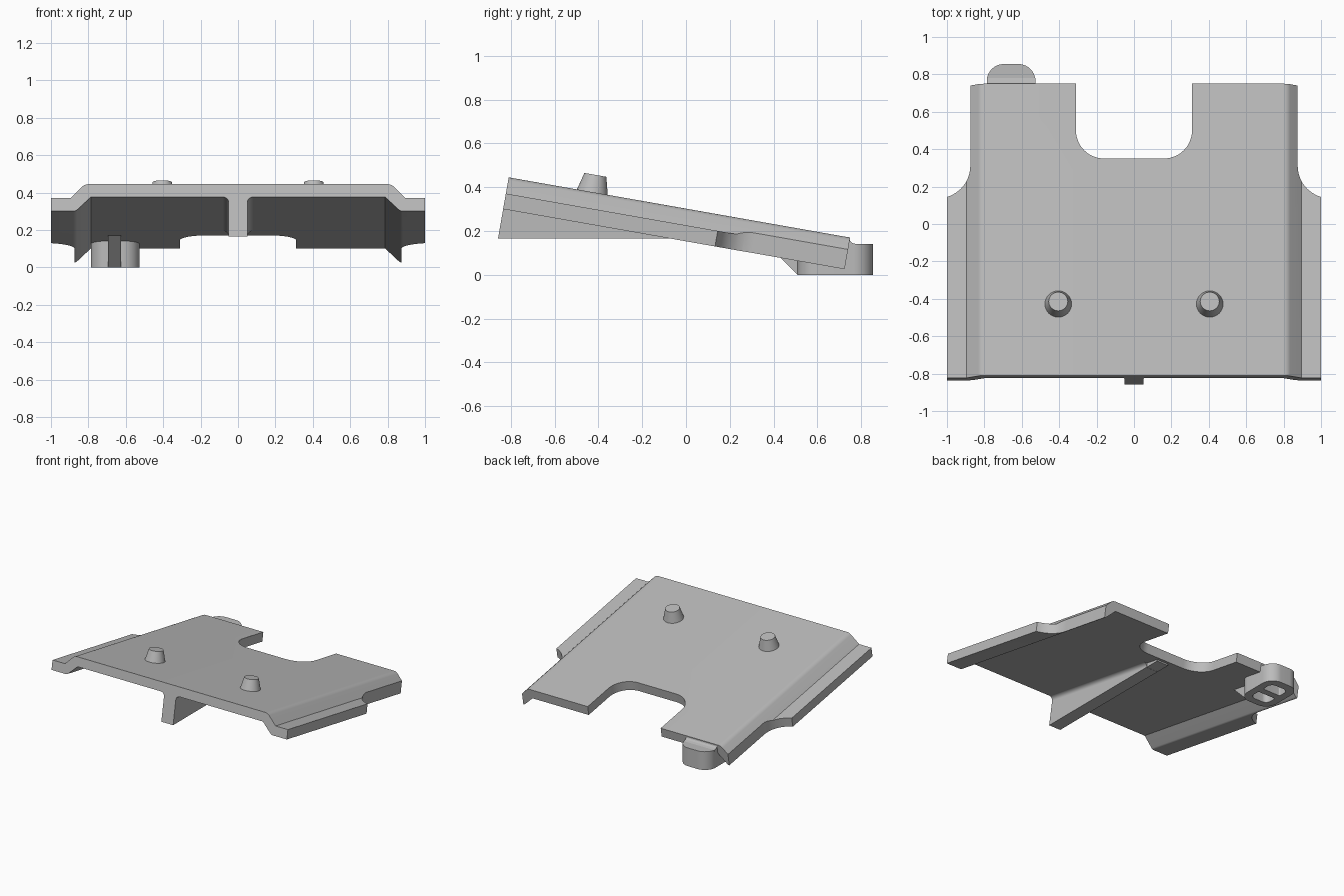
import bpy, math
from mathutils import Vector

if "Cube" in bpy.data.objects:
    bpy.data.objects.remove(bpy.data.objects["Cube"], do_unlink=True)

grey = bpy.data.materials.new("light_grey")
grey.use_nodes = True
grey.diffuse_color = (0.5, 0.5, 0.5, 1)
grey.node_tree.nodes["Principled BSDF"].inputs["Base Color"].default_value = (0.5, 0.5, 0.5, 1)

# The plate leans back; its own frame is x, v (towards the back), n (normal)
TILT = math.radians(10)
ORIGIN = Vector((0, -0.81, 0.445))
V = Vector((0, math.cos(TILT), -math.sin(TILT)))
N = Vector((0, math.sin(TILT), math.cos(TILT)))


def plate_point(x, v, n):
    return ORIGIN + Vector((x, 0, 0)) + V * v + N * n


def along_v(a, b, t):      # section (x, n) swept along the plate
    return plate_point(a, t, b)


def along_n(a, b, t):      # outline (x, v) swept along the plate normal
    return plate_point(a, b, t)


def along_x(a, b, t):      # side profile (y, z) swept along x
    return Vector((t, a, b))


def along_z(a, b, t):      # plan outline (x, y) swept upwards
    return Vector((a, b, t))


def rounded(corners, steps=10):
    """Turn (x, y, radius) corners into a polygon with round corners."""
    pts = []
    for i, (x, y, r) in enumerate(corners):
        p = Vector((x, y))
        if not r:
            pts.append(tuple(p))
            continue
        d0 = (Vector(corners[i - 1][:2]) - p).normalized()
        d1 = (Vector(corners[(i + 1) % len(corners)][:2]) - p).normalized()
        half = d0.angle(d1) / 2
        reach = r / math.tan(half)
        centre = p + (d0 + d1).normalized() * (r / math.sin(half))
        s, e = p + d0 * reach - centre, p + d1 * reach - centre
        for k in range(steps + 1):
            f = k / steps
            pts.append(tuple(centre + (s * (1 - f) + e * f).normalized() * r))
    return pts


def prism(name, pts, place, lo, hi):
    n = len(pts)
    verts = [place(a, b, t) for t in (lo, hi) for a, b in pts]
    faces = [list(range(n))[::-1], list(range(n, 2 * n))]
    faces += [(i, (i + 1) % n, n + (i + 1) % n, n + i) for i in range(n)]
    mesh = bpy.data.meshes.new(name)
    mesh.from_pydata(verts, [], faces)
    ob = bpy.data.objects.new(name, mesh)
    bpy.context.collection.objects.link(ob)
    mesh.materials.append(grey)
    bpy.ops.object.select_all(action="DESELECT")
    ob.select_set(True)
    bpy.context.view_layer.objects.active = ob
    bpy.ops.object.mode_set(mode="EDIT")
    bpy.ops.mesh.select_all(action="SELECT")
    bpy.ops.mesh.normals_make_consistent(inside=False)
    bpy.ops.object.mode_set(mode="OBJECT")
    return ob


def cut(ob, cutters):
    for c in cutters:
        mod = ob.modifiers.new("cut", "BOOLEAN")
        mod.object = c
        mod.operation = "DIFFERENCE"
        mod.solver = "EXACT"
    deps = bpy.context.evaluated_depsgraph_get()
    mesh = bpy.data.meshes.new_from_object(ob.evaluated_get(deps))
    ob.modifiers.clear()
    ob.data = mesh
    for c in cutters:
        bpy.data.objects.remove(c, do_unlink=True)


parts = []

# Plate with stepped side wings
top = [(0.82, 0, 0.05), (0.895, -0.075, 0), (1, -0.075, 0)]
under = [(1, -0.147, 0), (0.868, -0.147, 0.03), (0.787, -0.07, 0)]
half = top + under
section = half + [(-x, n, r) for x, n, r in reversed(half)]
plate = prism("plate", rounded(section, 6), along_v, 0, 1.584)

# Rear notch and the two wing corners cut away
notch = rounded([(-0.31, 1.8, 0), (-0.31, 1.178, 0.15), (0.31, 1.178, 0.15), (0.31, 1.8, 0)])
cutters = [prism("notch_cutter", notch, along_n, -0.4, 0.2)]
for s in (-1, 1):
    corner = [(s * 0.875, 1.8, 0), (s * 0.875, 0.975, 0.175), (s * 1.2, 0.975, 0), (s * 1.2, 1.8, 0)]
    cutters.append(prism("wing_cutter", rounded(corner), along_n, -0.4, 0.2))
cut(plate, cutters)
parts.append(plate)

# Tapered pegs standing on the plate
for name, x in (("right_peg", -0.405), ("left_peg", 0.405)):
    bpy.ops.mesh.primitive_cone_add(vertices=32, radius1=0.074, radius2=0.051, depth=0.09,
                                    location=plate_point(x, 0.388, 0.035),
                                    rotation=(-TILT, 0, 0))
    peg = bpy.context.object
    peg.name = name
    peg.data.materials.append(grey)
    parts.append(peg)

# Central rib under the plate, with a fillet along its root
rib = [(-0.822, 0.376), (-0.859, 0.165), (0.31, 0.165), (0.31, 0.2)]
parts.append(prism("centre_rib", rib, along_x, -0.05, 0.05))
root = [(0.082, -0.07, 0), (0.05, -0.07, 0.03), (0.05, -0.102, 0)]
root += [(-x, n, r) for x, n, r in reversed(root)]
parts.append(prism("rib_fillet", rounded(root, 6), along_v, 0, 1.04))

# Rounded foot at the rear with two pockets in its underside
L, R, F, B = -0.787, -0.527, 0.51, 0.855
outline = [(L, F, 0.09), (R, F, 0.09), (R, B, 0.09), (L, B, 0.09)]
foot = prism("rear_foot", rounded(outline), along_z, 0, 0.14)
pockets = []
for y0, y1, r0, r1 in ((0.565, 0.655, 0.04, 0.01), (0.705, 0.795, 0.01, 0.04)):
    hole = [(L + 0.055, y0, r0), (R - 0.055, y0, r0), (R - 0.055, y1, r1), (L + 0.055, y1, r1)]
    pockets.append(prism("pocket_cutter", rounded(hole, 6), along_z, -0.05, 0.1))
cut(foot, pockets)
parts.append(foot)

# Blend from plate edge to foot, and the gusset in front of the foot
blend = [(0.72, 0.13), (0.745, 0.17), (0.75, 0.155), (0.76, 0.145), (0.78, 0.14), (0.78, 0.13)]
parts.append(prism("foot_blend", blend, along_x, L, R))
gusset = [(0.53, 0), (0.51, 0), (0.335, 0.175), (0.53, 0.14)]
parts.append(prism("foot_gusset", gusset, along_x, -0.695, -0.625))

# Smooth the rounded surfaces, keep real edges sharp
bpy.ops.object.select_all(action="DESELECT")
for ob in parts:
    ob.select_set(True)
bpy.context.view_layer.objects.active = plate
bpy.ops.object.shade_smooth_by_angle(angle=math.radians(25))
